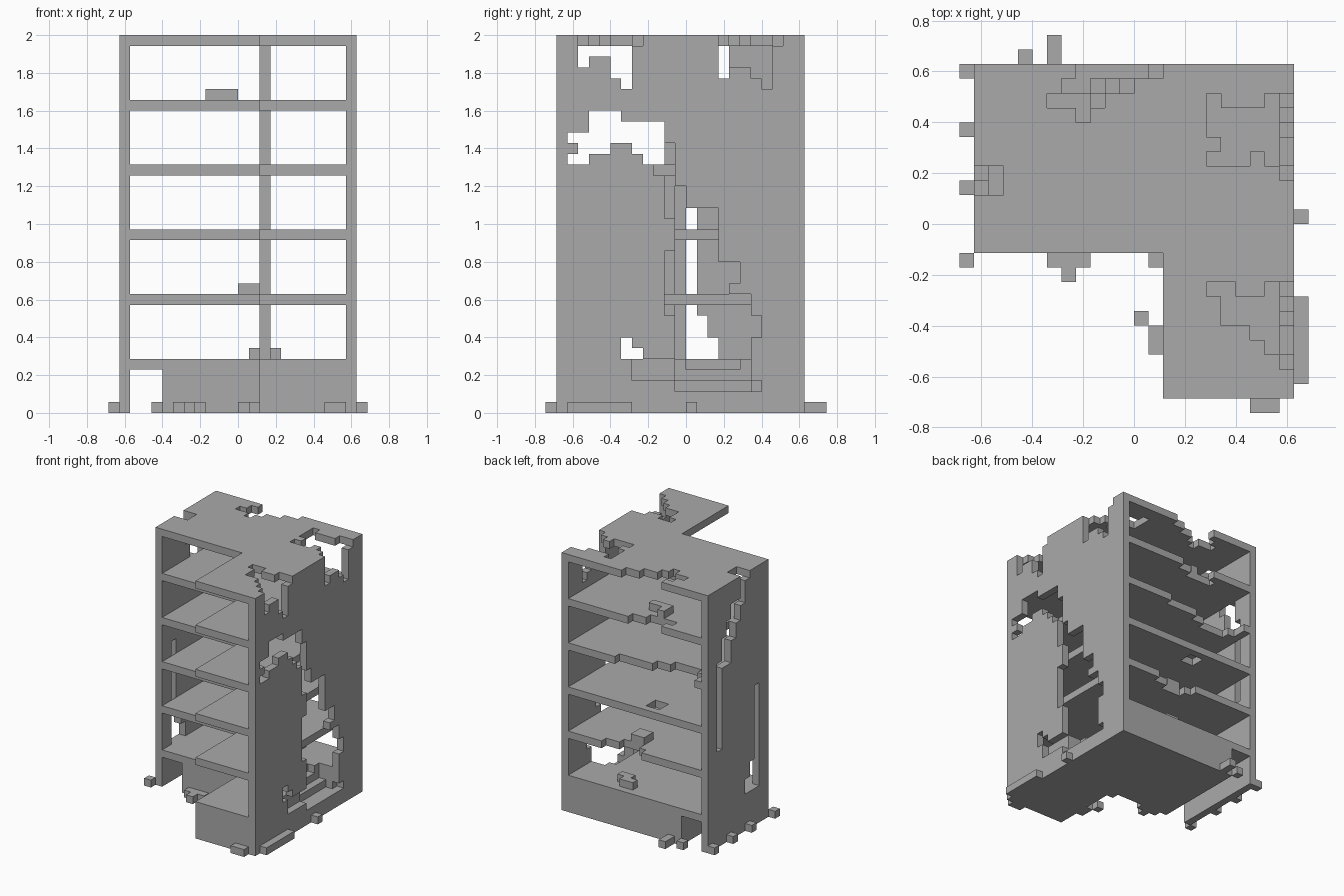
import bpy
import bmesh
from mathutils import Vector

cube = bpy.data.objects.get("Cube")
if cube:
    bpy.data.objects.remove(cube, do_unlink=True)

UNIT = 2 / 35                      # edge length of one building block
ORIGIN = Vector((12, 13, 0))       # grid cell corner that sits at the centre

concrete = bpy.data.materials.new("concrete_grey")
concrete.use_nodes = True
GREY = (0.4, 0.4, 0.4, 1)
concrete.diffuse_color = GREY
concrete.node_tree.nodes["Principled BSDF"].inputs["Base Color"].default_value = GREY


def box(x0, x1, y0, y1, z0, z1):
    """Set of grid cells filling a box."""
    return {(x, y, z) for x in range(x0, x1) for y in range(y0, y1) for z in range(z0, z1)}


def slab(level, left, right, holes):
    """L-shaped floor plate one block thick, with broken-out rectangles."""
    cells = box(left, 14, 11, 24, level, level + 1) | box(14, right, 1, 24, level, level + 1)
    for x0, x1, y0, y1 in holes:
        cells -= box(x0, x1, y0, y1, level, level + 1)
    return cells


def side_wall(x, front, breaches):
    """Side wall one block thick; breaches are bottom, top, front, back."""
    cells = box(x, x + 1, front, 24, 0, 34)
    for z0, z1, y0, y1 in breaches:
        cells -= box(x, x + 1, y0, y1, z0, z1)
    return cells


parts = {}

# Roof with two blown holes, a broken back edge and a side notch
front_hole = [(17, 19, 8, 9), (21, 23, 8, 9), (18, 23, 6, 8),
              (20, 23, 5, 6), (21, 23, 4, 5), (22, 23, 3, 4)]
rear_hole = [(22, 23, 16, 17), (17, 20, 17, 18), (21, 23, 17, 18), (18, 23, 18, 19),
             (17, 23, 19, 21), (17, 18, 21, 22), (21, 23, 21, 22)]
back_edge = [(8, 14, 23, 24), (7, 12, 22, 23), (6, 10, 21, 22), (8, 9, 20, 21)]
side_notch = [(1, 3, 15, 17)]
parts["roof"] = slab(34, 1, 23, front_hole + rear_hole + back_edge + side_notch)

# Floors with damaged back edges
floor_damage = {
    "first_floor": (4, [(19, 22, 13, 18), (20, 22, 12, 19)]),
    "second_floor": (10, [(11, 17, 23, 24), (12, 15, 22, 23)]),
    "third_floor": (16, [(9, 11, 21, 23)]),
    "fourth_floor": (22, [(8, 15, 23, 24), (3, 10, 22, 24), (4, 8, 21, 22)]),
    "fifth_floor": (28, [(8, 13, 23, 24), (7, 11, 22, 23)]),
}
for name, (level, holes) in floor_damage.items():
    parts[name] = slab(level, 2, 22, holes)

# Solid ground storey beside the open passage, hollowed behind the breach
base = box(5, 14, 11, 24, 0, 4) | box(14, 22, 1, 24, 0, 4)
parts["ground_storey"] = base - box(20, 22, 12, 19, 3, 4) - box(21, 22, 12, 19, 2, 3)

# Long left wall: two roofline gaps and one large collapsing crack
roofline_gaps = [(32, 34, 3, 4), (33, 34, 4, 6), (31, 34, 6, 7), (30, 34, 7, 8),
                 (31, 34, 16, 17), (32, 34, 17, 19), (31, 34, 19, 20), (30, 34, 20, 21)]
crack_top = [(27, 28, 4, 7), (26, 27, 4, 11), (25, 26, 2, 11), (24, 25, 3, 6),
             (24, 25, 8, 12), (23, 24, 2, 4), (23, 24, 9, 12), (22, 23, 10, 12)]
crack_low = [(21, 22, 11, 12), (19, 21, 11, 13), (18, 19, 11, 16), (15, 18, 12, 16),
             (14, 15, 11, 16), (13, 14, 11, 18), (12, 13, 11, 18), (11, 12, 11, 17),
             (9, 11, 11, 19), (7, 9, 12, 20), (5, 7, 12, 19), (5, 7, 7, 8), (5, 6, 8, 9),
             (3, 5, 8, 19), (2, 3, 12, 20)]
parts["left_wall"] = side_wall(22, 1, roofline_gaps + crack_top + crack_low)

# Short right wall: curved crack and a tall slit
parts["right_wall"] = side_wall(1, 11, [
    (31, 34, 16, 17), (29, 32, 17, 19), (27, 30, 18, 20), (24, 28, 19, 21), (13, 25, 21, 22),
    (5, 19, 13, 14), (7, 9, 14, 15), (5, 7, 14, 16)])

# Inner corner column
parts["corner_column"] = box(14, 15, 11, 12, 5, 34)

# Debris lying on the floors
parts["fifth_floor_debris"] = box(9, 12, 20, 21, 29, 30) | box(9, 10, 21, 22, 29, 30)
parts["second_floor_debris"] = box(12, 14, 20, 22, 11, 12)
parts["first_floor_debris"] = box(13, 15, 22, 23, 5, 6) | box(14, 16, 21, 22, 5, 6)

# Debris around the foot of the building: x, y, width, depth
scatter = [(0, 23, 1, 1), (0, 19, 1, 1), (0, 15, 1, 1), (0, 10, 1, 1), (4, 24, 1, 1),
           (6, 24, 1, 2), (6, 10, 3, 1), (7, 9, 1, 1), (13, 10, 1, 1), (12, 6, 1, 1),
           (13, 4, 1, 2), (20, 0, 2, 1), (23, 13, 1, 1), (23, 2, 1, 6)]
parts["ground_debris"] = set()
for x, y, w, d in scatter:
    parts["ground_debris"] |= box(x, x + w, y, y + d, 0, 1)

solid = set().union(*parts.values())
AXES = [Vector((1, 0, 0)), Vector((0, 1, 0)), Vector((0, 0, 1))]


def build(name, cells):
    """Mesh the exposed faces of a set of cells."""
    bm = bmesh.new()
    corners = {}

    def corner(p):
        key = tuple(round(c) for c in p)
        if key not in corners:
            corners[key] = bm.verts.new((Vector(key) - ORIGIN) * UNIT)
        return corners[key]

    for cell in sorted(cells):
        start = Vector(cell)
        for a, axis in enumerate(AXES):
            u, v = AXES[(a + 1) % 3], AXES[(a + 2) % 3]
            for side in (-1, 1):
                if tuple(round(c) for c in start + axis * side) in solid:
                    continue
                p = start + axis if side > 0 else start
                loop = [p, p + u, p + u + v, p + v]
                if side < 0:
                    loop.reverse()
                bm.faces.new([corner(q) for q in loop])
    mesh = bpy.data.meshes.new(name)
    bm.to_mesh(mesh)
    bm.free()
    mesh.materials.append(concrete)
    bpy.context.collection.objects.link(bpy.data.objects.new(name, mesh))


for part_name, part_cells in parts.items():
    build(part_name, part_cells)
